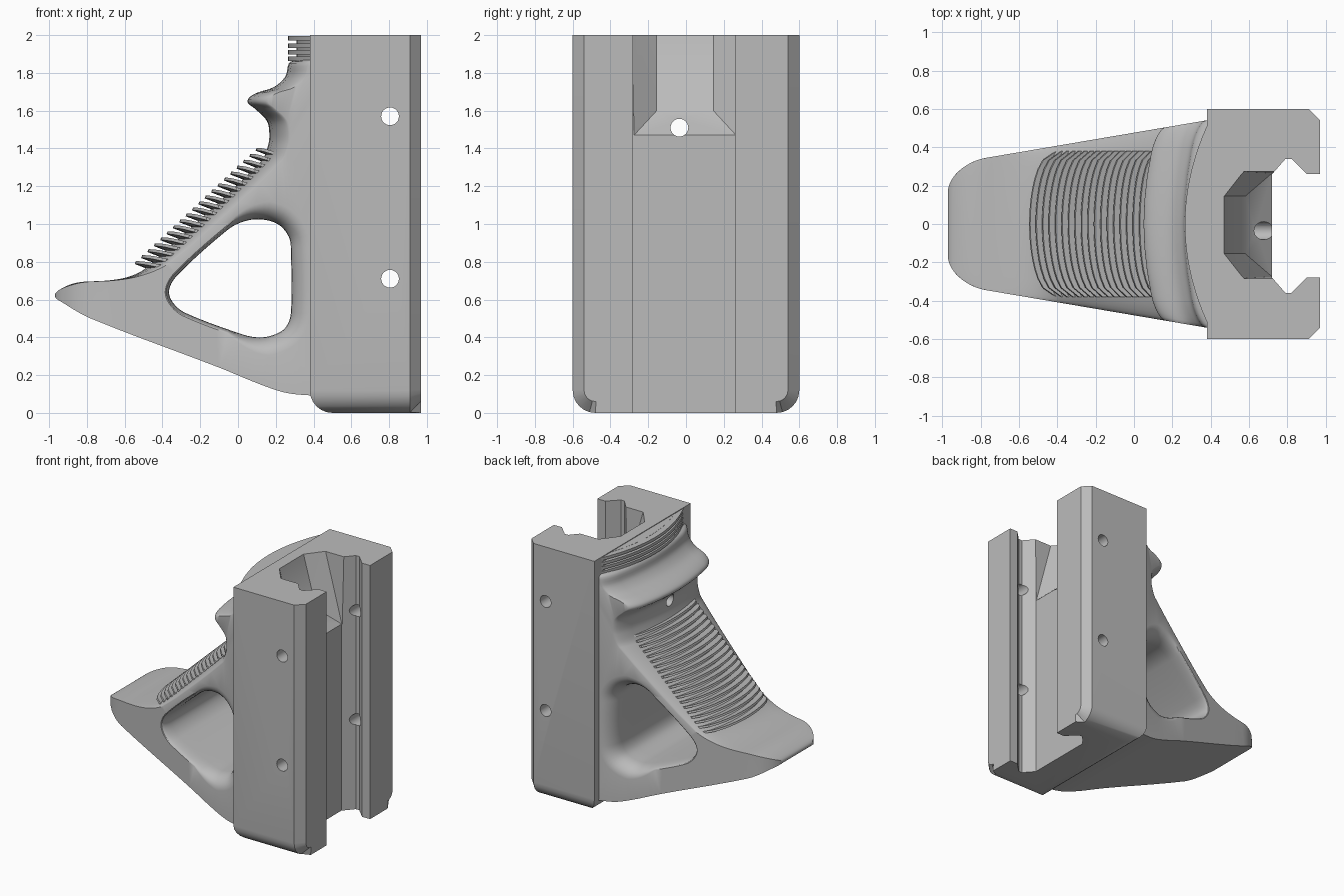
import bpy, bmesh, math
from mathutils import Vector
from mathutils.geometry import interpolate_bezier

cube = bpy.data.objects.get("Cube")
if cube:
    bpy.data.objects.remove(cube, do_unlink=True)

grey = bpy.data.materials.new("matte grey")
grey.use_nodes = True
grey.diffuse_color = (0.5, 0.5, 0.5, 1)
grey.node_tree.nodes["Principled BSDF"].inputs["Base Color"].default_value = (0.5, 0.5, 0.5, 1)


def finish(bm, name):
    bmesh.ops.recalc_face_normals(bm, faces=bm.faces)
    mesh = bpy.data.meshes.new(name)
    bm.to_mesh(mesh)
    bm.free()
    mesh.materials.append(grey)
    obj = bpy.data.objects.new(name, mesh)
    bpy.context.collection.objects.link(obj)
    return obj


def loft(bm, rings, caps=True):
    """Skin a list of closed loops and return their vertices."""
    loops = [[bm.verts.new(p) for p in ring] for ring in rings]
    n = len(loops[0])
    for a, b in zip(loops, loops[1:]):
        for i in range(n):
            j = (i + 1) % n
            bm.faces.new((a[i], a[j], b[j], b[i]))
    if caps:
        bm.faces.new(loops[0])
        bm.faces.new(loops[-1])
    return loops


def prism(name, outline, z0, z1):
    bm = bmesh.new()
    loft(bm, [[(x, y, z) for x, y in outline] for z in (z0, z1)])
    return finish(bm, name)


def pin(name, centre, axis, length):
    u = Vector((0, 0, 1))
    v = axis.cross(u)
    bm = bmesh.new()
    loft(bm, [[Vector(centre) + axis * s * length / 2 + 0.047 * (u * math.cos(a) + v * math.sin(a))
               for a in (math.tau * i / 24 for i in range(24))] for s in (-1, 1)])
    return finish(bm, name)


def cut(obj, cutters):
    for c in cutters:
        c.hide_render = True
        m = obj.modifiers.new("cut", "BOOLEAN")
        m.operation, m.solver, m.object = "DIFFERENCE", "EXACT", c
    graph = bpy.context.evaluated_depsgraph_get()
    mesh = bpy.data.meshes.new_from_object(obj.evaluated_get(graph))
    obj.modifiers.clear()
    obj.data = mesh


def smooth_path(points, closed):
    """Smooth curve through the points, with handles scaled to each span."""
    p = [Vector(q) for q in points]
    n = len(p)

    def tangent(i):
        a, b = (p[i - 1], p[(i + 1) % n]) if closed else (p[max(i - 1, 0)], p[min(i + 1, n - 1)])
        return (b - a).normalized()

    out = []
    for i in range(n if closed else n - 1):
        j = (i + 1) % n
        reach = (p[j] - p[i]).length / 3
        out += interpolate_bezier(p[i], p[i] + tangent(i) * reach,
                                  p[j] - tangent(j) * reach, p[j], 6)[:-1]
    return out if closed else out + [p[-1]]


# Rail clamp: box with rounded foot and chamfered open side
def near(edge, axis, value):
    return all(abs(v.co[axis] - value) < 1e-4 for v in edge.verts)


bm = bmesh.new()
loft(bm, [[(0.38, -0.6, z), (0.97, -0.6, z), (0.97, 0.6, z), (0.38, 0.6, z)] for z in (0, 2)])
foot = [e for e in bm.edges if near(e, 2, 0) and not near(e, 0, 0.97)]
bmesh.ops.bevel(bm, geom=foot, offset=0.12, segments=6, profile=0.5, affect="EDGES")
rim = [e for e in bm.edges if near(e, 0, 0.97) and not near(e, 2, 2)]
bmesh.ops.bevel(bm, geom=rim, offset=0.06, segments=1, affect="EDGES")
clamp = finish(bm, "rail_clamp")

# Undercut channel, sloping upper pocket and cross pins
half = [(1.1, 0.27), (0.90, 0.27), (0.82, 0.35), (0.79, 0.35), (0.72, 0.27)]
channel = prism("channel_cutter",
                [(x, y - 0.01) for x, y in half] + [(x, -y - 0.01) for x, y in reversed(half)],
                -0.1, 2.1)
bm = bmesh.new()
for s in (-1, 1):
    for p in [(0.443, 0.15, 2.1), (0.545, 0.28, 2.1), (0.85, 0.28, 2.1),
              (0.58, 0.15, 1.6), (0.72, 0.27, 1.47), (0.85, 0.27, 1.47)]:
        bm.verts.new((p[0], p[1] * s - 0.005, p[2]))
bmesh.ops.convex_hull(bm, input=bm.verts)
pocket = finish(bm, "pocket_cutter")
along_x, along_y = Vector((1, 0, 0)), Vector((0, 1, 0))
side_pins = [pin("side_pin_cutter", (0.805, 0, z), along_y, 1.6) for z in (0.71, 1.57)]
centre_pin = pin("centre_pin_cutter", (0.45, -0.035, 1.51), along_x, 1.0)
cut(clamp, [channel, pocket, centre_pin] + side_pins)


# Grip body: side outline with an opening, tapered and crowned across its width
def half_width(x):
    w = 0.34 + 0.17 * (x + 0.8)
    nose = min(max((-0.77 - x) / 0.201, 0), 1)
    return w - 0.15 * (1 - math.sqrt(1 - nose * nose))


def edge_round(t):
    s = max(0, (abs(t) - 0.75) / 0.25)
    return 1 - math.sqrt(max(0, 1 - s * s))


def crown(t):
    return 0.07 * t * t + 0.04 * edge_round(t)


outline = smooth_path([
    (0.42, 1.87), (0.28, 1.86), (0.25, 1.78), (0.19, 1.725), (0.09, 1.69), (0.05, 1.65),
    (0.09, 1.61), (0.15, 1.55), (0.165, 1.49), (0.16, 1.42), (0.12, 1.33), (-0.46, 0.79),
    (-0.52, 0.745), (-0.6, 0.715), (-0.7, 0.70), (-0.85, 0.69), (-0.94, 0.655), (-0.97, 0.62),
    (-0.93, 0.585), (-0.78, 0.50), (-0.1, 0.24), (0.12, 0.15), (0.26, 0.105), (0.42, 0.09)], False)
opening = smooth_path([
    (-0.365, 0.65), (-0.32, 0.73), (-0.06, 0.965), (0.02, 1.01), (0.11, 1.025), (0.21, 1.0),
    (0.27, 0.93), (0.28, 0.85), (0.28, 0.53), (0.25, 0.45), (0.18, 0.41), (0.10, 0.40),
    (0.01, 0.42), (-0.28, 0.53), (-0.345, 0.585)], True)


def place(x, z, t):
    return (x, t * half_width(x), z)


def body_point(p, t):
    weight = min(max((p.y - 0.66) / 0.15, 0), 1)
    return place(p.x + crown(t) * weight, p.y, t)


def opening_ring(t):
    ring = []
    for i, p in enumerate(opening):
        d = (opening[(i + 1) % len(opening)] - opening[i - 1]).normalized()
        flare = (0.02 + 0.08 * min(max((p.x + 0.05) / 0.2, 0), 1)) * edge_round(t)
        q = p + Vector((-d.y, d.x)) * flare
        ring.append(place(q.x, q.y, t))
    return ring


side = [0.25, 0.5, 0.75] + [0.75 + 0.25 * math.sin(math.pi / 2 * i / 6) for i in range(1, 7)]
layers = [-t for t in reversed(side)] + [0] + side
bm = bmesh.new()
skin = loft(bm, [[body_point(p, t) for p in outline] for t in layers], caps=False)
bore = loft(bm, [opening_ring(t) for t in layers], caps=False)
for k in (0, -1):
    edges = [bm.edges.get((loop[i - 1], loop[i])) for loop in (skin[k], bore[k]) for i in range(len(loop))]
    bmesh.ops.triangle_fill(bm, edges=edges, use_beauty=True)
grip = finish(bm, "grip_body")
cut(grip, [centre_pin])

# Finger ribs down the sloping front of the grip
bm = bmesh.new()
top, bottom = Vector((0.15, 1.375)), Vector((-0.49, 0.775))
lean = Vector((-0.93, 0.36))
thick = Vector((0.36, 0.93)) * 0.008
for i in range(20):
    base = top.lerp(bottom, i / 19)
    rings = []
    for k in range(-8, 9):
        f = k / 8
        y = 0.38 * f
        reach = 0.055 * math.sqrt(max(0, 1 - abs(f) ** 5)) + 0.003
        mid = base + Vector((crown(y / half_width(base.x)), 0))
        root, tip = mid - lean * 0.03, mid + lean * reach
        rings.append([(q.x, y, q.y) for q in
                      (root - thick, tip - thick, tip + thick, root + thick)])
    loft(bm, rings)
finish(bm, "grip_ribs")


# Curved neck with thin fins above the grip
def arc_slab(name, front, z0, z1):
    arc = [(min(front + 0.11 * (y / 0.5) ** 2, 0.42), y) for y in (0.54 * i / 12 for i in range(-12, 13))]
    return prism(name, arc + [(0.44, 0.54), (0.44, -0.54)], z0, z1)


arc_slab("neck_core", 0.31, 1.8, 1.995)
for z in (1.872, 1.907, 1.942, 1.98):
    arc_slab("neck_fin", 0.265, z - 0.009, z + 0.014)

# Remove cutters and shade
for c in [channel, pocket, centre_pin] + side_pins:
    bpy.data.objects.remove(c, do_unlink=True)
bpy.ops.object.select_all(action="DESELECT")
for obj in (o for o in bpy.context.scene.objects if o.type == "MESH"):
    obj.select_set(True)
    bpy.context.view_layer.objects.active = obj
bpy.ops.object.shade_smooth_by_angle(angle=math.radians(32))
